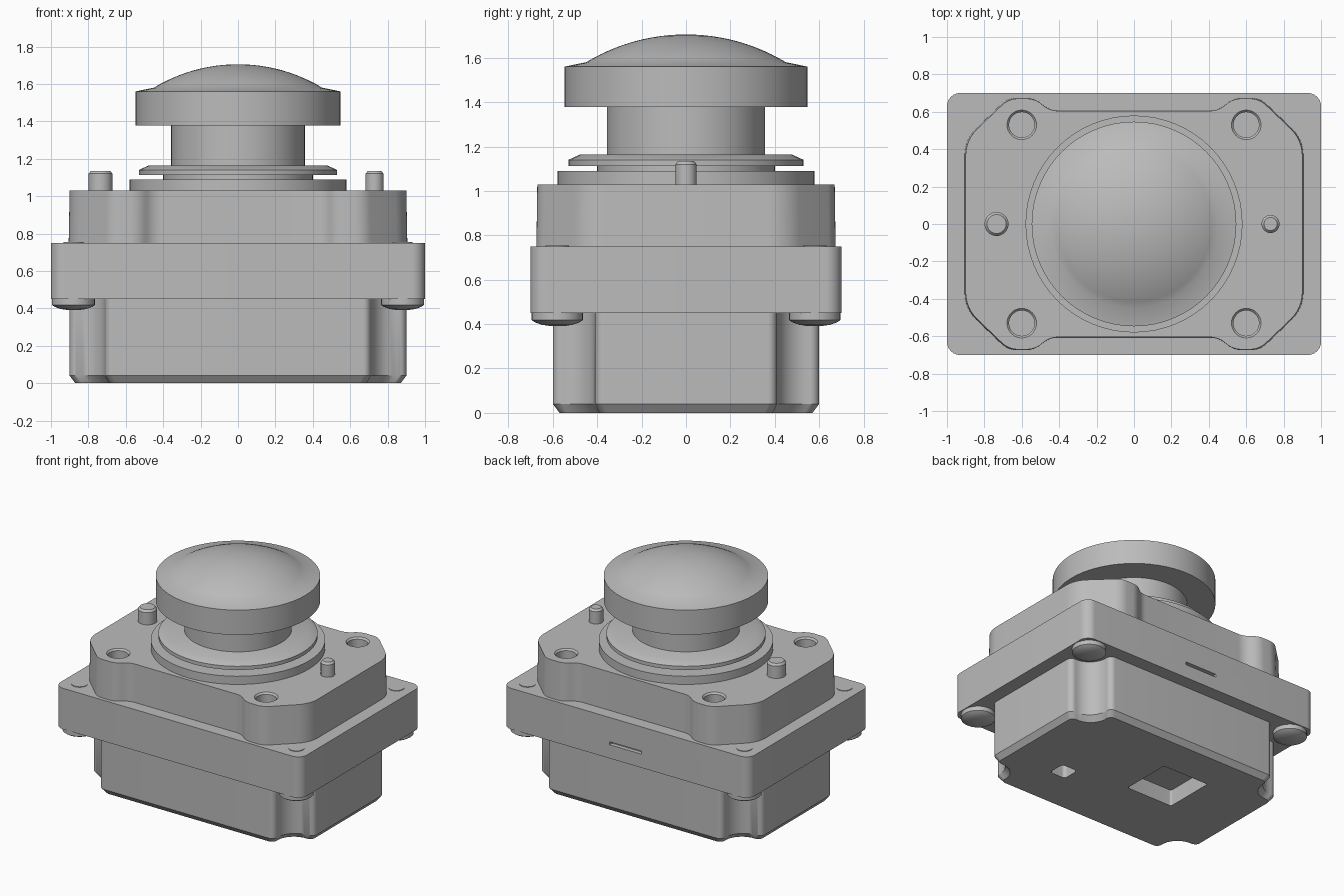
import bpy, bmesh, math
from mathutils import Vector

old = bpy.data.objects.get("Cube")
if old:
    bpy.data.objects.remove(old, do_unlink=True)

grey = bpy.data.materials.new("plain grey")
grey.use_nodes = True
colour = (0.5, 0.5, 0.5, 1)
grey.diffuse_color = colour
grey.node_tree.nodes["Principled BSDF"].inputs["Base Color"].default_value = colour


def activate(ob):
    bpy.ops.object.select_all(action='DESELECT')
    ob.select_set(True)
    bpy.context.view_layer.objects.active = ob


def shade(ob):
    activate(ob)
    bpy.ops.object.shade_smooth_by_angle(angle=math.radians(30))


def loft(name, rings):
    """Closed solid through a stack of rings with equal point counts."""
    bm = bmesh.new()
    loops = [[bm.verts.new(p) for p in ring] for ring in rings]
    n = len(loops[0])
    for a, b in zip(loops, loops[1:]):
        for i in range(n):
            j = (i + 1) % n
            bm.faces.new((a[i], a[j], b[j], b[i]))
    bm.faces.new(loops[0])
    bm.faces.new(loops[-1])
    bmesh.ops.recalc_face_normals(bm, faces=bm.faces)
    mesh = bpy.data.meshes.new(name)
    bm.to_mesh(mesh)
    bm.free()
    ob = bpy.data.objects.new(name, mesh)
    bpy.context.collection.objects.link(ob)
    mesh.materials.append(grey)
    shade(ob)
    return ob


def turned(name, profile, x=0, y=0, n=64):
    """Round part from (radius, height) pairs."""
    ang = [2 * math.pi * i / n for i in range(n)]
    return loft(name, [[(x + r * math.cos(a), y + r * math.sin(a), z) for a in ang]
                       for r, z in profile])


def outline(quarter, steps=8):
    """Mirror a quarter of (x, y, fillet) corners and round each corner."""
    back = quarter[::-1]
    pts = (quarter + [(x, -y, r) for x, y, r in back]
           + [(-x, -y, r) for x, y, r in quarter] + [(-x, y, r) for x, y, r in back])
    out = []
    for i, (x, y, r) in enumerate(pts):
        p = Vector((x, y))
        u = (Vector(pts[i - 1][:2]) - p).normalized()
        v = (Vector(pts[(i + 1) % len(pts)][:2]) - p).normalized()
        half = u.angle(v) / 2
        centre = p + (u + v).normalized() * r / math.sin(half)
        start = p + u * r / math.tan(half) - centre
        end = p + v * r / math.tan(half) - centre
        for k in range(steps + 1):
            t = k / steps
            out.append(centre + start.lerp(end, t).normalized() * r)
    return out


def prism(name, shape, levels, x=0, y=0):
    """Extrude an outline through (z, x scale, y scale) levels."""
    return loft(name, [[(x + p.x * sx, y + p.y * sy, z) for p in shape]
                       for z, sx, sy in levels])


def cut(ob, cutters):
    for c in cutters:
        c.hide_render = True
        m = ob.modifiers.new("cut", 'BOOLEAN')
        m.operation, m.solver, m.object = 'DIFFERENCE', 'EXACT', c
        activate(ob)
        bpy.ops.object.modifier_apply(modifier=m.name)
        bpy.data.objects.remove(c, do_unlink=True)
    shade(ob)


SIDES = [(sx, sy) for sx in (-1, 1) for sy in (-1, 1)]

# Lower body with scooped corners, chamfered foot and two pockets underneath
notched = outline([(0.71, 0.6, 0.04), (0.71, 0.41, 0.14), (0.9, 0.41, 0.04)])
body = prism("lower_body", notched, [(0, 0.967, 0.95), (0.04, 1, 1), (0.45, 1, 1)])
large = outline([(0.19, 0.19, 0.015)])
small = outline([(0.065, 0.065, 0.025)])
cut(body, [prism("large_pocket", large, [(-0.1, 1, 1), (0.12, 1, 1)], -0.21, 0.1),
           prism("small_pocket", small, [(-0.1, 1, 1), (0.15, 1, 1)], 0.45, -0.2)])

# Middle flange with a narrow slot in the back
flange = prism("flange", outline([(1, 0.7, 0.07)]), [(0.45, 1, 1), (0.75, 1, 1)])
slot = outline([(0.13, 0.03, 0.005)])
cut(flange, [prism("slot_cutter", slot, [(0.55, 1, 1), (0.572, 1, 1)], 0, 0.7)])

# Upper housing with screw bosses and countersunk holes
boss = outline([(0.45, 0.605, 0.12), (0.53, 0.67, 0.12), (0.67, 0.67, 0.12), (0.9, 0.45, 0.2)])
housing = prism("upper_housing", boss, [(0.75, 1.006, 1.006), (1.03, 1, 1)])
cut(housing, [turned("hole_cutter", [(0.068, 0.88), (0.068, 1.018), (0.079, 1.03), (0.079, 1.1)],
                     0.6 * sx, 0.53 * sy, 32) for sx, sy in SIDES])

# Corner bolts: domed heads below the flange, flush tips above
for sx, sy in SIDES:
    head = [(0.03, 0.391), (0.07, 0.397), (0.1, 0.408), (0.115, 0.418), (0.115, 0.45)]
    turned("bolt_head", head, 0.88 * sx, 0.58 * sy, 32)
    turned("bolt_tip", [(0.054, 0.74), (0.054, 0.754)], 0.88 * sx, 0.58 * sy, 32)

# Locating pegs, one thick and one thin
for name, x, r in (("thick_peg", -0.735, 0.064), ("thin_peg", 0.73, 0.048)):
    turned(name, [(r, 1.02), (r, 1.12), (r - 0.013, 1.135)], x, 0, 32)

# Collar, washer and stem
turned("base_ring", [(0.58, 1.03), (0.58, 1.09)])
turned("collar", [(0.4, 1.09), (0.4, 1.115)])
turned("washer", [(0.53, 1.113), (0.53, 1.14), (0.475, 1.165)])
turned("stem", [(0.357, 1.16), (0.357, 1.38)])

# Push button with a domed top
R, edge = 0.872, math.asin(0.45 / 0.872)
dome = [(R * math.sin(edge * (1 - i / 12)), 1.705 - R + R * math.cos(edge * (1 - i / 12)))
        for i in range(12)]
turned("button", [(0.547, 1.378), (0.547, 1.56)] + dome)
